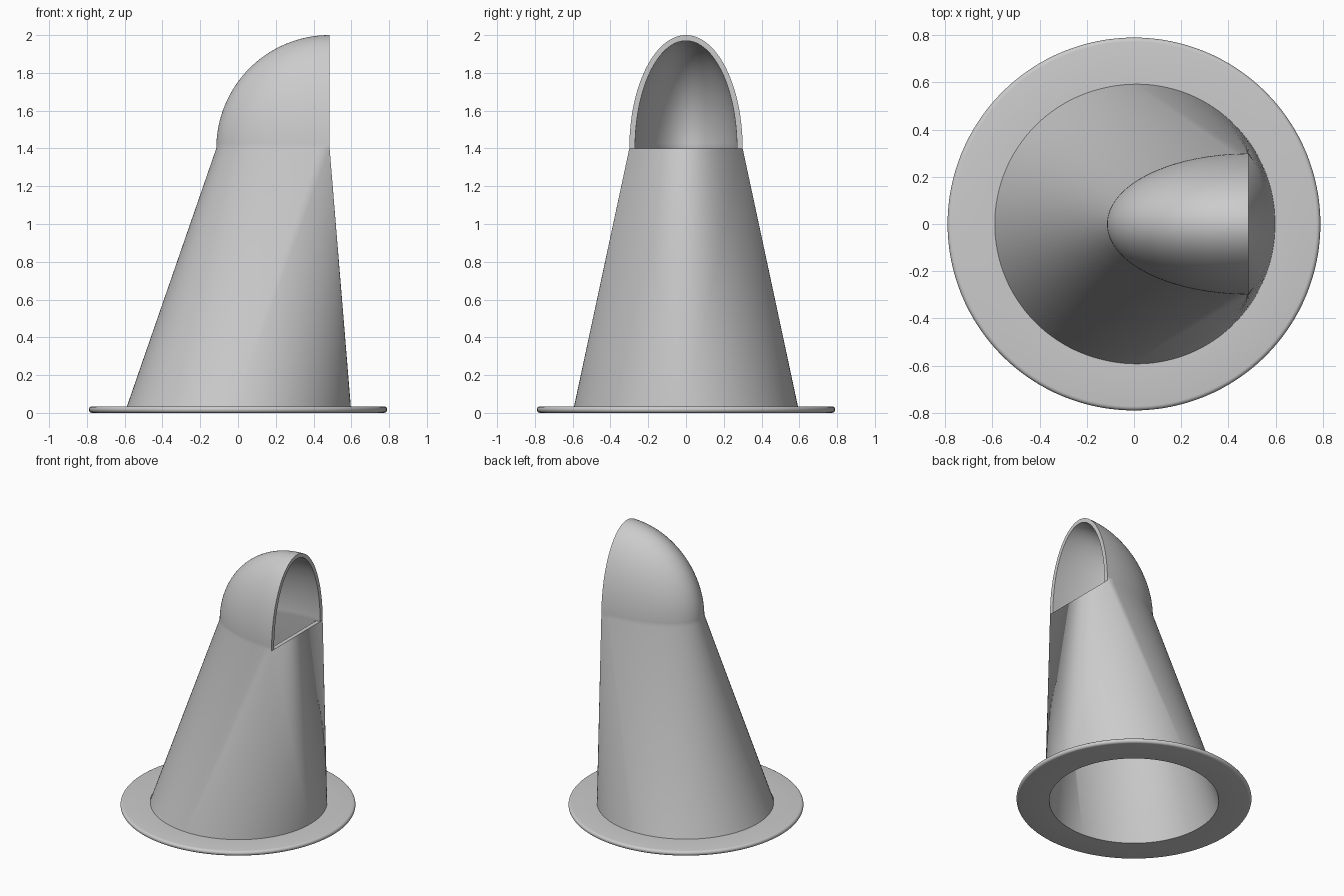
import bpy, bmesh, math
from math import sin, cos, pi

old = bpy.data.objects.get("Cube")
if old:
    bpy.data.objects.remove(old, do_unlink=True)

grey = bpy.data.materials.new("light grey")
grey.use_nodes = True
colour = (0.6, 0.6, 0.6, 1)
grey.diffuse_color = colour
grey.node_tree.nodes["Principled BSDF"].inputs["Base Color"].default_value = colour

MOUTH_X, HOOD_Z, WALL = 0.485, 1.4, 0.03
LENGTH, WIDTH, BASE_R = 0.6, 0.3, 0.6
HALF, RISE = 64, 32


class Builder:
    """Collects faces, sharing vertices that coincide."""

    def __init__(self):
        self.bm = bmesh.new()
        self.cache = {}

    def face(self, *points):
        verts = []
        for p in points:
            key = tuple(round(c, 5) for c in p)
            if key not in self.cache:
                self.cache[key] = self.bm.verts.new(p)
            if self.cache[key] not in verts:
                verts.append(self.cache[key])
        if len(verts) > 2 and not self.bm.faces.get(verts):
            self.bm.faces.new(verts)

    def bridge(self, a, b):
        for i in range(len(a) - 1):
            self.face(a[i], a[i + 1], b[i + 1], b[i])

    def finish(self, name, angle):
        bmesh.ops.recalc_face_normals(self.bm, faces=self.bm.faces)
        mesh = bpy.data.meshes.new(name)
        self.bm.to_mesh(mesh)
        self.bm.free()
        mesh.materials.append(grey)
        ob = bpy.data.objects.new(name, mesh)
        bpy.context.collection.objects.link(ob)
        bpy.ops.object.select_all(action='DESELECT')
        ob.select_set(True)
        bpy.context.view_layer.objects.active = ob
        bpy.ops.object.shade_smooth_by_angle(angle=math.radians(angle))
        return ob


def circle(r, z, angles):
    return [(r * cos(a), r * sin(a), z) for a in angles]


# Angles of the rounded back and of the two fans at the mouth corners
back = [pi / 2 + pi * i / HALF for i in range(HALF + 1)]
fan = [pi / 2 * i / (HALF // 2) for i in range(HALF // 2 + 1)]
around = fan + back[1:-1] + [3 * pi / 2 + a for a in fan]


def hood_rows(inset):
    """Quarter-ellipsoid rows, from the shoulder up to the peak."""
    length, width = LENGTH - inset, WIDTH - inset
    rows = []
    for j in range(RISE + 1):
        phi = pi / 2 * j / RISE
        row = []
        for a in back:
            t = math.atan2(width * sin(a), length * cos(a))
            row.append((MOUTH_X + length * cos(phi) * cos(t),
                        width * cos(phi) * sin(t),
                        HOOD_Z + length * sin(phi)))
        rows.append(row)
    return rows


cowl = Builder()
outer, inner = hood_rows(0), hood_rows(WALL)

# Hood shells and the rim of the mouth
for rows in (outer, inner):
    for low, high in zip(rows, rows[1:]):
        cowl.bridge(low, high)
for side in (0, -1):
    cowl.bridge([r[side] for r in outer], [r[side] for r in inner])

# Tapered body: round foot blending to the half-oval shoulder
inner_top = [(min(x, MOUTH_X - WALL), y, z) for x, y, z in inner[0]]
cowl.bridge(inner_top, inner[0])
feet = []
for top, r in ((outer[0], BASE_R), (inner_top, BASE_R - WALL)):
    shoulder = [top[0]] * len(fan) + top[1:-1] + [top[-1]] * len(fan)
    foot = circle(r, 0, around)
    cowl.bridge(foot, shoulder)
    cowl.face(foot[0], top[0], top[-1])
    feet.append(foot)
cowl.bridge(*feet)

# Sill of the mouth
cowl.face(inner[0][0], inner_top[0], inner_top[-1], inner[0][-1])
cowl.finish("cowl", 30)

# Flange with a rounded outer edge
flange = Builder()
turn = [2 * pi * i / 128 for i in range(129)]
edge = [-pi / 2 + pi * i / 8 for i in range(9)]
thick = 0.035
profile = [(BASE_R, 0)]
profile += [(0.7725 + thick / 2 * cos(a), thick / 2 * (1 + sin(a))) for a in edge]
profile += [(BASE_R - 0.01, thick), (BASE_R, 0)]
for (r1, z1), (r2, z2) in zip(profile, profile[1:]):
    flange.bridge(circle(r1, z1, turn), circle(r2, z2, turn))
flange.finish("base_flange", 40)
